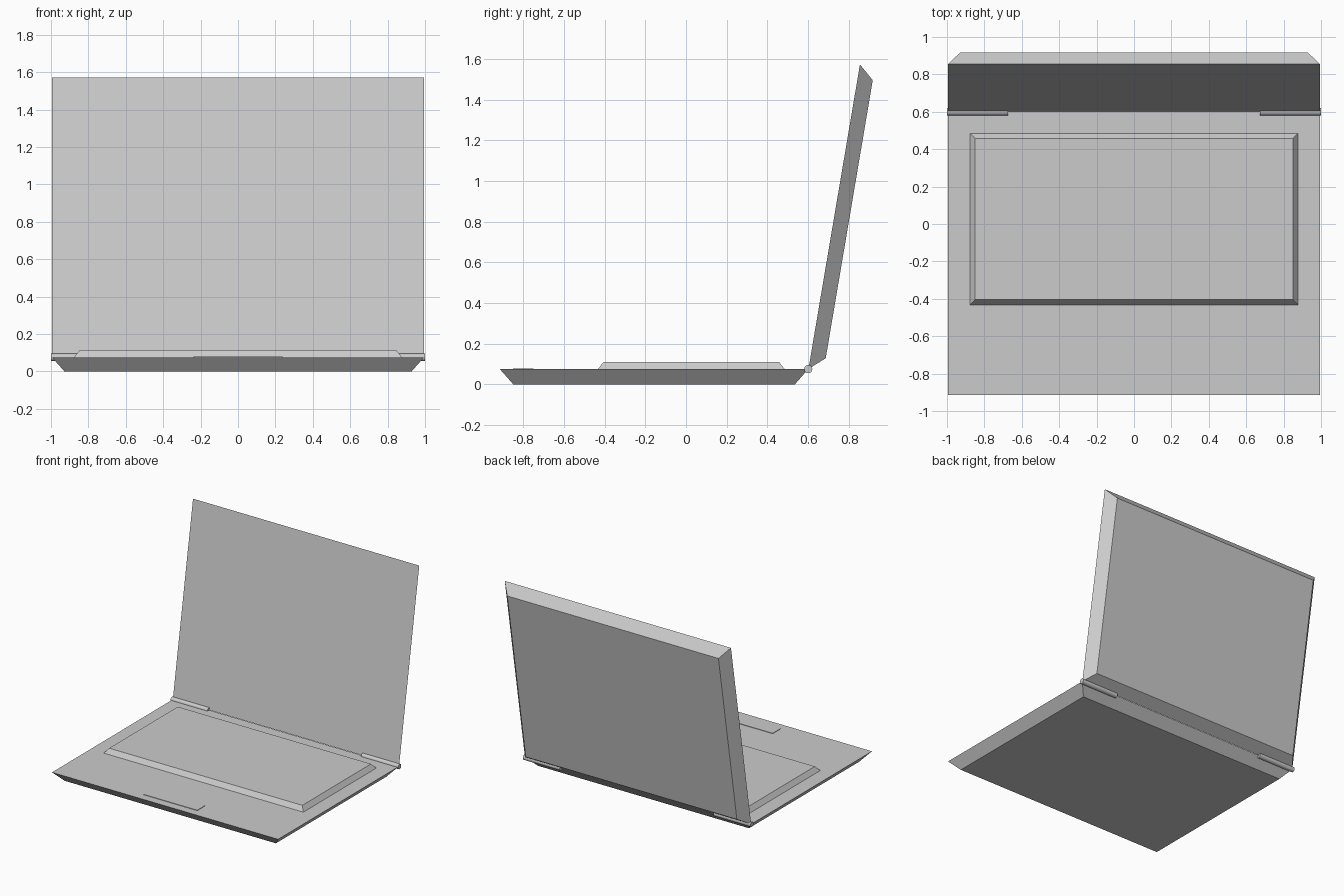
import bpy, bmesh, math
from mathutils import Matrix, Vector

cube = bpy.data.objects.get("Cube")
if cube:
    bpy.data.objects.remove(cube, do_unlink=True)

GREY = (0.6, 0.6, 0.6, 1.0)
grey = bpy.data.materials.new("light_grey")
grey.use_nodes = True
grey.diffuse_color = GREY
grey.node_tree.nodes["Principled BSDF"].inputs["Base Color"].default_value = GREY


def add_object(name, bm):
    bmesh.ops.recalc_face_normals(bm, faces=bm.faces)
    mesh = bpy.data.meshes.new(name)
    bm.to_mesh(mesh)
    bm.free()
    mesh.materials.append(grey)
    obj = bpy.data.objects.new(name, mesh)
    bpy.context.collection.objects.link(obj)
    return obj


def slab(name, half_x, y0, y1, z0, z1, inset_low=0.0, inset_high=0.0, matrix=None):
    """Box whose lower or upper face is drawn in on all four sides."""
    bm = bmesh.new()
    bmesh.ops.create_cube(bm, size=2)
    for v in bm.verts:
        low = v.co.z < 0
        inset = inset_low if low else inset_high
        v.co = Vector((v.co.x * (half_x - inset),
                       (y0 + y1) / 2 + v.co.y * ((y1 - y0) / 2 - inset),
                       z0 if low else z1))
    if matrix:
        bm.transform(matrix)
    return add_object(name, bm)


WIDTH, DEPTH, THICK, BEVEL = 0.994, 1.518, 0.075, 0.066
HINGE_Y = 0.601

# Base, tapering towards the bottom
slab("base", WIDTH, HINGE_Y - DEPTH + 0.002, HINGE_Y, 0, THICK, inset_low=BEVEL)

# Lid: the same tapered slab, stood up around the hinge line and leaning back
lean = math.radians(80.4)
stand = Matrix.Translation((0, HINGE_Y + 0.001, THICK + 0.001)) @ Matrix.Rotation(lean, 4, 'X')
slab("lid", WIDTH, 0, DEPTH, -THICK, 0, inset_low=BEVEL, matrix=stand)

# Raised keyboard deck and thin touchpad plate
slab("keyboard", 0.877, -0.433, 0.485, THICK, 0.111, inset_high=0.028)
slab("touchpad", 0.237, -0.85, -0.75, THICK, 0.079)

# Two hinge barrels
for name, side in (("hinge_left", 1), ("hinge_right", -1)):
    bm = bmesh.new()
    bmesh.ops.create_cone(bm, cap_ends=True, segments=24, radius1=0.02, radius2=0.02,
                          depth=0.325,
                          matrix=Matrix.Translation((side * 0.8375, HINGE_Y, THICK))
                          @ Matrix.Rotation(math.pi / 2, 4, 'Y'))
    hinge = add_object(name, bm)
    bpy.ops.object.select_all(action='DESELECT')
    hinge.select_set(True)
    bpy.context.view_layer.objects.active = hinge
    bpy.ops.object.shade_smooth_by_angle(angle=math.radians(30))
